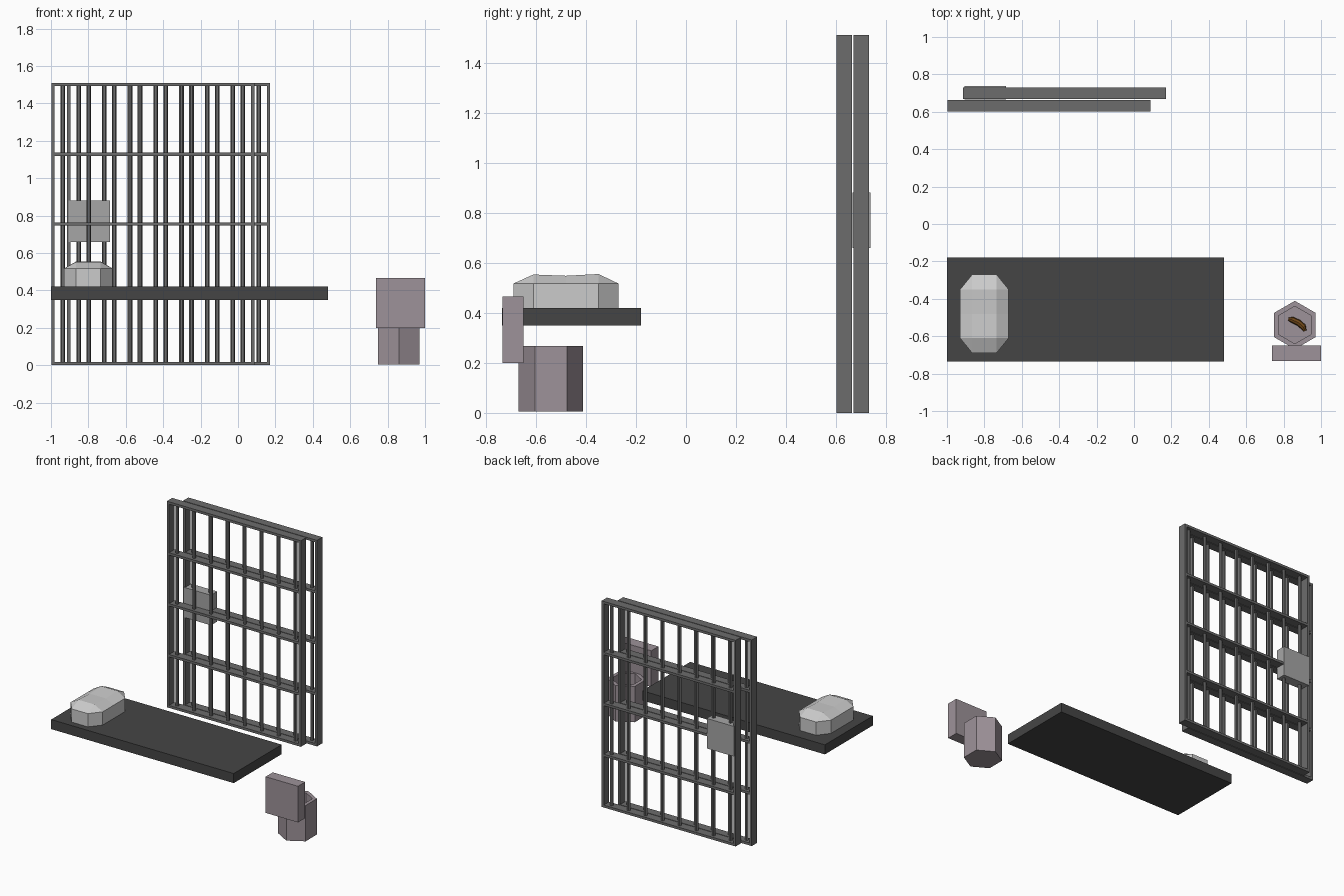
import bpy, bmesh, math
from mathutils import Vector

if "Cube" in bpy.data.objects:
    bpy.data.objects.remove(bpy.data.objects["Cube"])


def material(name, rgb):
    m = bpy.data.materials.new(name)
    m.diffuse_color = (*rgb, 1)
    m.use_nodes = True
    m.node_tree.nodes["Principled BSDF"].inputs["Base Color"].default_value = m.diffuse_color
    return m


IRON = material("iron", (0.15, 0.15, 0.15))
DARK = material("dark_slab", (0.06, 0.06, 0.06))
STEEL = material("steel", (0.38, 0.38, 0.38))
CLOTH = material("cloth", (0.55, 0.55, 0.55))
CERAMIC = material("mauve_ceramic", (0.34, 0.29, 0.32))
BROWN = material("brown", (0.18, 0.07, 0.01))


def finish(name, bm, mat):
    bmesh.ops.recalc_face_normals(bm, faces=bm.faces)
    me = bpy.data.meshes.new(name)
    bm.to_mesh(me)
    bm.free()
    me.materials.append(mat)
    ob = bpy.data.objects.new(name, me)
    bpy.context.collection.objects.link(ob)
    return ob


def add_box(bm, lo, hi):
    lo, hi = Vector(lo), Vector(hi)
    vs = bmesh.ops.create_cube(bm, size=1)["verts"]
    for v in vs:
        v.co = (lo + hi) / 2 + v.co * (hi - lo)


def box(name, lo, hi, mat):
    bm = bmesh.new()
    add_box(bm, lo, hi)
    return finish(name, bm, mat)


def loft(bm, rings, cap_start=True, cap_end=True):
    rows = [[bm.verts.new(p) for p in r] for r in rings]
    n = len(rows[0])
    for a, b in zip(rows, rows[1:]):
        for i in range(n):
            j = (i + 1) % n
            bm.faces.new((a[i], a[j], b[j], b[i]))
    if cap_start:
        bm.faces.new(rows[0][::-1])
    if cap_end:
        bm.faces.new(rows[-1])
    return rows


# Barred gates: outer frame, five rails, eight bars
H, HALF, T = 1.51, 0.543, 0.018


def gate(name, cx, y0, y1):
    bm = bmesh.new()
    for s in (-1, 1):
        x = cx + s * (HALF - T / 2)
        add_box(bm, (x - T / 2, y0, 0), (x + T / 2, y1, H))
    for i in range(5):
        z = T / 2 + i * (H - T) / 4
        add_box(bm, (cx - HALF + T, y0, z - T / 2), (cx + HALF - T, y1, z + T / 2))
    yc = (y0 + y1) / 2
    for i in range(8):
        x = cx + (i - 3.5) * 0.1375
        r = 0.0125
        ring = [(x + r * math.cos(k * math.pi / 3), yc + r * math.sin(k * math.pi / 3))
                for k in range(6)]
        loft(bm, [[(px, py, z) for px, py in ring] for z in (T / 2, H - T / 2)])
    finish(name, bm, IRON)


gate("front_gate", -0.455, 0.602, 0.664)
gate("sliding_gate", -0.371, 0.669, 0.731)
box("lock_box", (-0.905, 0.665, 0.66), (-0.685, 0.738, 0.88), STEEL)

# Bunk slab
box("bunk", (-1, -0.735, 0.35), (0.48, -0.18, 0.42), DARK)

# Pillow: chamfered outline with a bevelled, slightly dipped top
PX, PY = -0.80, -0.48


def pillow_outline(wx, wy, sx, sy, z, dip=0):
    pts = [(sx, -wy), (wx, -sy), (wx, 0), (wx, sy), (sx, wy),
           (-sx, wy), (-wx, sy), (-wx, 0), (-wx, -sy), (-sx, -wy)]
    return [(PX + x, PY + y, z - (dip if y == 0 else 0)) for x, y in pts]


bm = bmesh.new()
rows = loft(bm, [pillow_outline(0.13, 0.21, 0.065, 0.13, 0.42),
                 pillow_outline(0.13, 0.21, 0.065, 0.13, 0.517)],
            cap_end=False)
rim = rows[1]
top = [[bm.verts.new((PX + s * 0.065, PY + y, z)) for s in (1, -1)]
       for y, z in ((-0.13, 0.553), (0, 0.548), (0.13, 0.555))]
for a, b in zip(top, top[1:]):
    bm.faces.new((a[0], b[0], b[1], a[1]))
for i in range(2):
    bm.faces.new((rim[1 + i], rim[2 + i], top[i + 1][0], top[i][0]))
    bm.faces.new((rim[8 - i], rim[7 - i], top[i + 1][1], top[i][1]))
bm.faces.new((rim[0], rim[9], top[0][1], top[0][0]))
bm.faces.new((rim[4], rim[5], top[2][1], top[2][0]))
for a, b, t in ((0, 1, top[0][0]), (9, 8, top[0][1]), (4, 3, top[2][0]), (5, 6, top[2][1])):
    bm.faces.new((rim[a], rim[b], t))
finish("pillow", bm, CLOTH)

# Toilet: hollow hexagonal bowl and tank
TX, TY = 0.86, -0.54


def hexagon(r, z):
    return [(TX + r * math.sin(k * math.pi / 3), TY + r * math.cos(k * math.pi / 3), z)
            for k in range(6)]


bm = bmesh.new()
loft(bm, [hexagon(0.129, 0.005), hexagon(0.129, 0.268), hexagon(0.1, 0.268), hexagon(0.1, 0.17)])
finish("toilet_bowl", bm, CERAMIC)
box("toilet_tank", (0.737, -0.733, 0.2), (1.0, -0.65, 0.465), CERAMIC)

# Small bent brown lump in the bowl
path = [(0.825, -0.508), (0.845, -0.512), (0.880, -0.528), (0.905, -0.550), (0.915, -0.572)]
radii = [0.008, 0.016, 0.017, 0.016, 0.008]
bm = bmesh.new()
rings = []
for i, (p, r) in enumerate(zip(path, radii)):
    a, b = Vector(path[max(i - 1, 0)]), Vector(path[min(i + 1, 4)])
    d = (b - a).normalized()
    rings.append([(p[0] - d.y * r * math.cos(t), p[1] + d.x * r * math.cos(t),
                   0.186 + r * math.sin(t)) for t in (k * math.pi / 4 for k in range(8))])
loft(bm, rings)
finish("bowl_lump", bm, BROWN)
